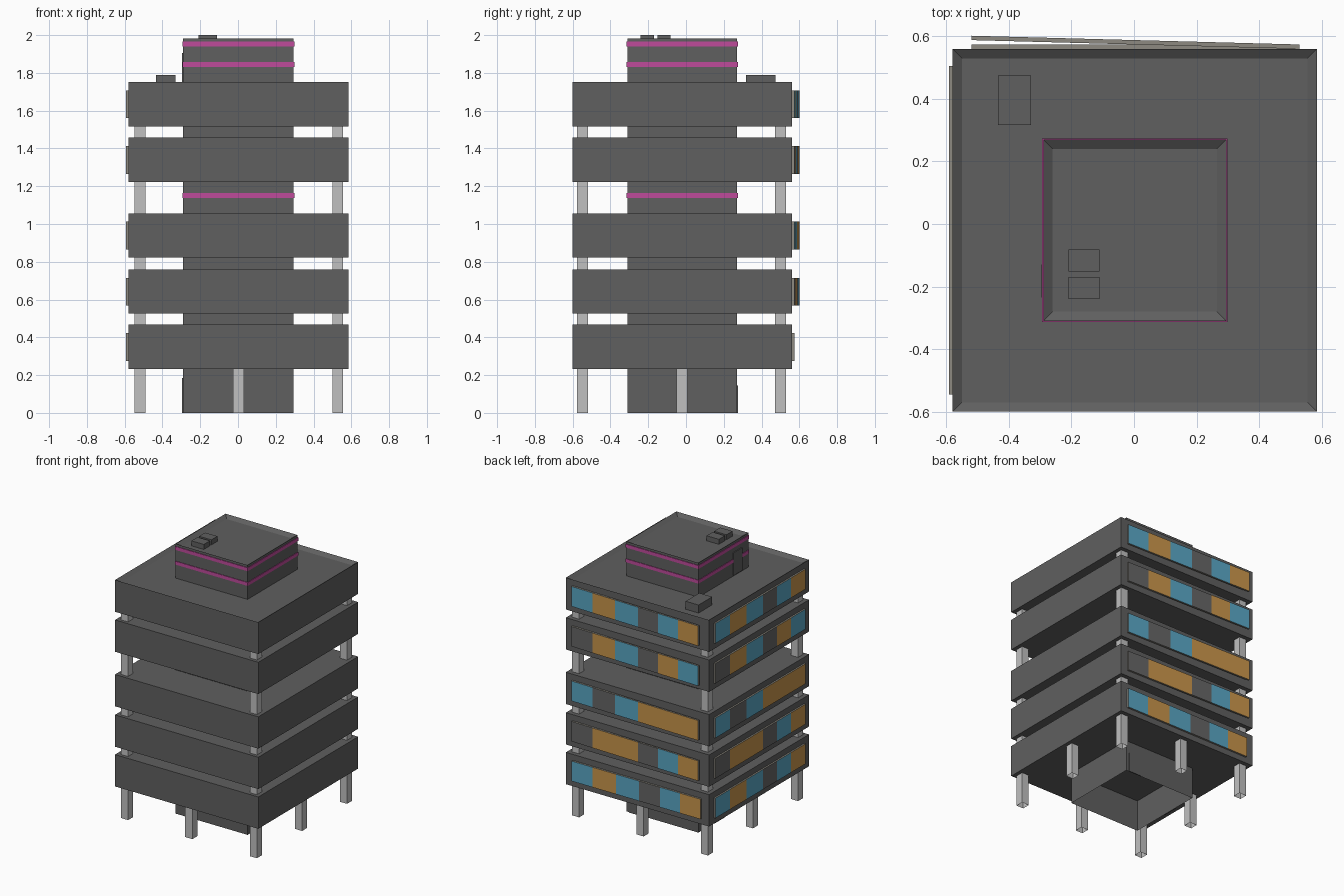
import bpy, bmesh
from mathutils import Vector

cube = bpy.data.objects.get("Cube")
if cube:
    bpy.data.objects.remove(cube, do_unlink=True)


def material(name, r, g, b):
    m = bpy.data.materials.new(name)
    m.use_nodes = True
    m.diffuse_color = (r, g, b, 1)
    m.node_tree.nodes["Principled BSDF"].inputs["Base Color"].default_value = (r, g, b, 1)
    return m


wall = material("dark_concrete", 0.115, 0.115, 0.115)
pale = material("pale_column", 0.53, 0.53, 0.53)
pink = material("magenta_band", 0.52, 0.07, 0.33)
blue = material("blue_glass", 0.10, 0.38, 0.55)
amber = material("amber_glass", 0.58, 0.30, 0.07)
dim = material("unlit_glass", 0.13, 0.13, 0.13)
frame = material("window_frame", 0.27, 0.255, 0.22)


def finish(name, bm, mats):
    bmesh.ops.recalc_face_normals(bm, faces=bm.faces)
    mesh = bpy.data.meshes.new(name)
    bm.to_mesh(mesh)
    bm.free()
    for m in mats:
        mesh.materials.append(m)
    obj = bpy.data.objects.new(name, mesh)
    bpy.context.collection.objects.link(obj)
    return obj


def box(name, x, y, z, mat, parapet=False, open_bottom=False):
    """Box from (min, max) ranges, with an optional sunken roof or open base."""
    bm = bmesh.new()
    bmesh.ops.create_cube(bm, size=1)
    for v in bm.verts:
        v.co = Vector([r[0] if c < 0 else r[1] for c, r in zip(v.co, (x, y, z))])
    bm.normal_update()
    if parapet:
        top = [f for f in bm.faces if f.normal.z > 0.9]
        bmesh.ops.inset_region(bm, faces=top, thickness=0.03, use_even_offset=True)
        for v in top[0].verts:
            v.co.z -= 0.02
    if open_bottom:
        base = [f for f in bm.faces if f.normal.z < -0.9]
        bmesh.ops.delete(bm, geom=base, context="FACES")
    return finish(name, bm, [mat])


# Storeys
HEIGHT = 0.234
LEVELS = (0.233, 0.525, 0.822, 1.223, 1.517)
OUT_X, OUT_Y = (-0.58, 0.585), (-0.60, 0.56)
for i, z in enumerate(LEVELS):
    box(f"storey_{i + 1}", OUT_X, OUT_Y, (z, z + HEIGHT), wall, parapet=(i == 4))

# Central core and its bands
CORE_X, CORE_Y = (-0.29, 0.295), (-0.31, 0.27)
box("core", CORE_X, CORE_Y, (0, 1.983), wall, parapet=True, open_bottom=True)


def band(name, z0, z1):
    bm = bmesh.new()
    d = 0.004
    ring = [(CORE_X[i] + (d if i else -d), CORE_Y[j] + (d if j else -d))
            for i, j in ((0, 0), (1, 0), (1, 1), (0, 1))]
    inner = [(CORE_X[i], CORE_Y[j]) for i, j in ((0, 0), (1, 0), (1, 1), (0, 1))]
    loops = [[bm.verts.new((*p, z)) for p in pts]
             for pts, z in ((inner, z0), (ring, z0), (ring, z1), (inner, z1))]
    for a, b in zip(loops, loops[1:]):
        for k in range(4):
            n = (k + 1) % 4
            bm.faces.new((a[k], a[n], b[n], b[k]))
    finish(name, bm, [pink])


for i, z in enumerate((1.138, 1.832, 1.940)):
    band(f"core_band_{i + 1}", z, z + 0.025)

# Columns: corners run up the tower, middle ones only carry the lowest storey
XS, YS = (-0.52, 0.003, 0.528), (-0.547, -0.022, 0.50)
for i, cx in enumerate(XS):
    for j, cy in enumerate(YS):
        if i == 1 and j == 1:
            continue
        top = LEVELS[0] if 1 in (i, j) else LEVELS[4]
        box(f"column_{i}_{j}", (cx - 0.029, cx + 0.029), (cy - 0.029, cy + 0.029),
            (0, top), pale, open_bottom=True)

# Roof boxes and doors
box("roof_hatch", (-0.435, -0.33), (0.317, 0.475), (1.73, 1.79), wall)
for i, y in enumerate((-0.24, -0.152)):
    box(f"core_vent_{i + 1}", (-0.21, -0.11), (y, y + 0.07), (1.96, 2.0), wall)
box("roof_door", (-0.296, -0.289), (-0.235, -0.13), (1.737, 1.905), wall)
box("side_door", (-0.296, -0.289), (-0.03, 0.09), (0, 0.185), wall)
box("back_door", (0.17, 0.27), (0.269, 0.276), (0, 0.145), wall)

# Window strips: one letter per pane
PANES = ("BABDBA", "DAADBA", "BDBAAA", "DABDAB", "BABDBA")
GLASS = {"B": 1, "A": 2, "D": 3}
SPLITS = (0, 0.165, 0.345, 0.525, 0.685, 0.84, 1)


def window_strip(name, start, end, depth, z0, panes):
    """Strip of panes whose outer face runs from start to end."""
    bm = bmesh.new()
    a, b = Vector((*start, 0)), Vector((*end, 0))
    back = (b - a).normalized().cross(Vector((0, 0, 1))) * -depth
    if back.dot(a) > 0:
        back = -back
    low, high = Vector((0, 0, z0)), Vector((0, 0, z0 + 0.147))
    rings = []
    for t in SPLITS:
        p = a.lerp(b, t)
        rings.append([bm.verts.new(q) for q in
                      (p + low, p + high, p + back + high, p + back + low)])
    for r, s, pane in zip(rings, rings[1:], panes):
        for k in range(4):
            n = (k + 1) % 4
            f = bm.faces.new((r[k], r[n], s[n], s[k]))
            f.material_index = GLASS[pane] if k == 0 else 0
    bm.faces.new(rings[0])
    bm.faces.new(rings[-1])
    finish(name, bm, [frame, blue, amber, dim])


for i, (z, panes) in enumerate(zip(LEVELS, PANES)):
    # Upper back strips swing out at one end
    out = 0.574 if i == 0 else 0.602
    window_strip(f"back_windows_{i + 1}", (0.53, 0.574), (-0.52, out), 0.014, z + 0.043, panes)
    window_strip(f"side_windows_{i + 1}", (-0.592, 0.505), (-0.592, -0.545), 0.014,
                 z + 0.043, panes)
